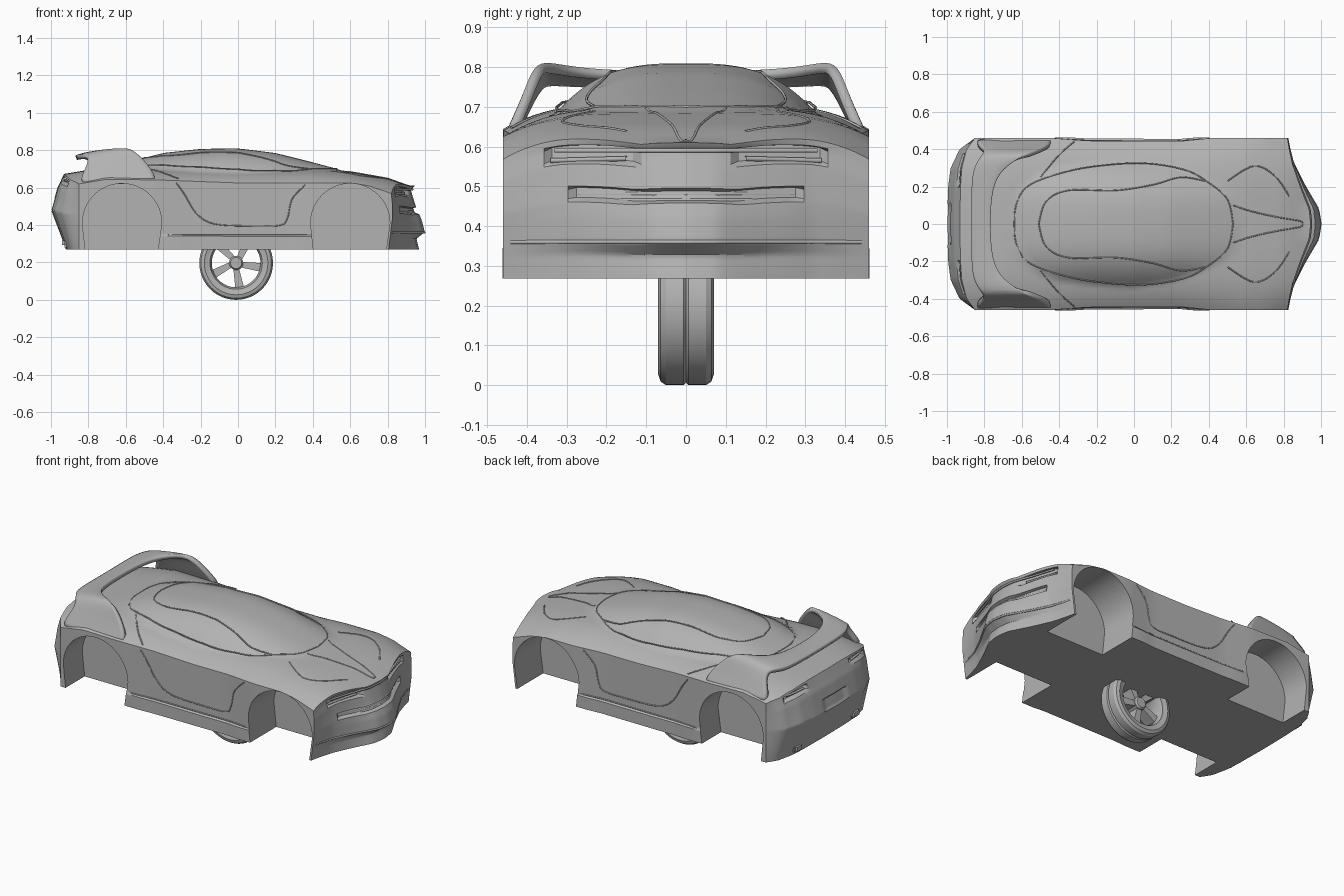
import bpy, bmesh
from math import sin, cos, pi, radians
from mathutils import Matrix

old = bpy.data.objects.get("Cube")
if old:
    bpy.data.objects.remove(old)

grey = bpy.data.materials.new("body grey")
grey.use_nodes = True
grey.diffuse_color = (0.45, 0.45, 0.45, 1)
grey.node_tree.nodes["Principled BSDF"].inputs["Base Color"].default_value = grey.diffuse_color

FLOOR = 0.268


def table(pairs, t):
    """Piecewise linear lookup."""
    if t <= pairs[0][0]:
        return pairs[0][1]
    for (a, p), (b, q) in zip(pairs, pairs[1:]):
        if t <= b:
            return p + (q - p) * (t - a) / (b - a)
    return pairs[-1][1]


def finish(bm, name, angle=30):
    bmesh.ops.recalc_face_normals(bm, faces=bm.faces)
    me = bpy.data.meshes.new(name)
    bm.to_mesh(me)
    bm.free()
    ob = bpy.data.objects.new(name, me)
    bpy.context.collection.objects.link(ob)
    me.materials.append(grey)
    smooth(ob, angle)
    return ob


def activate(ob):
    for o in bpy.context.selected_objects:
        o.select_set(False)
    ob.select_set(True)
    bpy.context.view_layer.objects.active = ob


def smooth(ob, angle=30):
    activate(ob)
    bpy.ops.object.shade_smooth_by_angle(angle=radians(angle))


def tube(name, pts, r=0.0035):
    cu = bpy.data.curves.new(name, "CURVE")
    cu.dimensions = "3D"
    cu.bevel_depth, cu.bevel_resolution = r, 1
    sp = cu.splines.new("POLY")
    sp.points.add(len(pts) - 1)
    for p, co in zip(sp.points, pts):
        p.co = (*co, 1)
    cu.materials.append(grey)
    bpy.context.collection.objects.link(bpy.data.objects.new(name, cu))


def flow(pts, n=8):
    """Smooth line through the points."""
    ext = [pts[0]] + pts + [pts[-1]]
    out = []
    for a, b, c, d in zip(ext, ext[1:], ext[2:], ext[3:]):
        for t in (k / n for k in range(n)):
            out.append(tuple(q + t / 2 * (r - p + t * (2 * p - 5 * q + 4 * r - s + t * (3 * (q - r) + s - p)))
                             for p, q, r, s in zip(a, b, c, d)))
    return out + [pts[-1]]


def prism(name, pts, y0, y1):
    bm = bmesh.new()
    f = bm.faces.new([bm.verts.new((x, y0, z)) for x, z in pts])
    new = bmesh.ops.extrude_face_region(bm, geom=[f])["geom"]
    bmesh.ops.translate(bm, vec=(0, y1 - y0, 0),
                        verts=[v for v in new if isinstance(v, bmesh.types.BMVert)])
    return finish(bm, name)


# Body shape: roof, deck, shoulder, nose, tail and side functions
ROOF = [(-0.95, 0.62), (-0.65, 0.71), (-0.5, 0.76), (-0.4, 0.785), (-0.2, 0.807), (0, 0.81),
        (0.2, 0.785), (0.4, 0.735), (0.53, 0.70), (0.75, 0.61)]
DECK = [(-0.95, 0.67), (-0.7, 0.712), (0, 0.70), (0.4, 0.70), (0.6, 0.685), (0.8, 0.65), (0.94, 0.6)]
SHOULDER = [(-0.95, 0.6), (-0.85, 0.62), (-0.7, 0.645), (-0.4, 0.64), (0, 0.625), (0.3, 0.625), (0.6, 0.625),
            (0.7, 0.61), (0.83, 0.565), (0.9, 0.56)]
NOSE = [(0.27, 0.97), (0.325, 0.955), (0.36, 1.0), (0.42, 0.985), (0.5, 0.95), (0.58, 0.925), (0.6, 0.945)]
NOSE_BOW = [(0, 0), (0.08, 0.07), (0.2, 0.45), (0.32, 0.78), (0.4, 0.92), (0.46, 1)]
CORNER = [(0.27, 0.805), (0.36, 0.815), (0.45, 0.825), (0.54, 0.825), (0.6, 0.82)]
TAIL = [(0.27, -0.92), (0.35, -0.95), (0.48, -1.0), (0.6, -0.965), (0.67, -0.93)]
TAIL_BOW = [(0, 0), (0.2, 0.04), (0.3, 0.13), (0.4, 0.45), (0.46, 1)]
SIDE = [(-0.45, 0.46), (-0.25, 0.445), (0.25, 0.443), (0.42, 0.46)]


def top(x, y):
    y = abs(y)
    s = table(SHOULDER, x)
    deck = s + (table(DECK, x) - s) * (1 - (y / 0.46) ** 4)
    return max(deck, table(ROOF, x) - 0.115 * (y / 0.33) ** 3)


def nose(z, y):
    y = abs(y)
    grille = 0.455 < z < 0.49 and y < 0.28
    lamp = 0.55 < z < 0.585 and 0.13 < y < 0.35
    x = table(NOSE, z)
    return x + (table(CORNER, z) - x) * table(NOSE_BOW, y) - 0.02 * (grille or lamp)


def tail(z, y):
    lamp = 0.625 < z < 0.655 and 0.2 < abs(y) < 0.37
    plate = 0.48 < z < 0.54 and abs(y) < 0.1
    x = table(TAIL, z)
    return x + (-0.85 - x) * table(TAIL_BOW, abs(y)) + 0.02 * lamp + 0.01 * plate


def side(x, z):
    sill = 0.012 if z < 0.345 and abs(x) < 0.41 else 0
    return min(table(SIDE, x) + sill, 0.462)


# Body: gridded box moved onto the shape
bm = bmesh.new()
bmesh.ops.create_cube(bm, size=2)
bmesh.ops.subdivide_edges(bm, edges=bm.edges[:], cuts=44, use_grid_fill=True)
for v in bm.verts:
    u, w, y = (v.co.x + 1) / 2, (v.co.z + 1) / 2, v.co.y * 0.46
    a, b = tail(FLOOR + 0.4 * w, y), nose(FLOOR + 0.335 * w, y)
    x = a + (b - a) * u
    z = FLOOR + w * (top(x, y) - FLOOR)
    v.co = (x, v.co.y * side(x, z), z)
body = finish(bm, "body")

# Wheel arches cut into the body: centre and inner wall
for cx, inner in ((-0.62, 0.28), (0.6, 0.215)):
    arc = [(cx + 0.212 * cos(k * pi / 24), 0.41 + 0.212 * sin(k * pi / 24)) for k in range(25)]
    arc += [(cx - 0.195, 0.25), (cx + 0.19, 0.25)]
    for s in (-1, 1):
        cutter = prism("arch_cutter", arc, s * inner, s * 0.6)
        mod = body.modifiers.new("arch", "BOOLEAN")
        mod.operation, mod.solver, mod.object = "DIFFERENCE", "EXACT", cutter
        activate(body)
        bpy.ops.object.modifier_apply(modifier=mod.name)
        bpy.data.objects.remove(cutter)
smooth(body)

# Paired seams: canopy, roof, bonnet, doors, sills and lamps
TOP_SEAMS = {
    "canopy_seam": [(0.53, 0), (0.5, 0.13), (0.4, 0.22), (0.27, 0.29), (0.05, 0.325), (-0.2, 0.31),
                    (-0.4, 0.27), (-0.57, 0.2), (-0.63, 0.1), (-0.64, 0)],
    "roof_seam": [(0.38, 0.23), (0.25, 0.25), (0.1, 0.21), (-0.1, 0.18), (-0.35, 0.18), (-0.47, 0.12), (-0.51, 0)],
    "bonnet_vee_seam": [(0.53, 0.1), (0.62, 0.07), (0.75, 0.04), (0.89, 0.015), (0.9, 0)],
    "bonnet_lamp_seam": [(0.5, 0.23), (0.64, 0.31), (0.75, 0.26), (0.83, 0.15)],
    "rear_quarter_seam": [(-0.32, 0.44), (-0.4, 0.37), (-0.5, 0.25)],
}
DOOR = [(-0.33, 0.625), (-0.29, 0.57), (-0.22, 0.46), (-0.12, 0.405), (0.1, 0.395), (0.23, 0.40), (0.265, 0.44),
        (0.29, 0.54), (0.36, 0.615)]
for s in (-1, 1):
    for name, line in TOP_SEAMS.items():
        tube(name, [(x, s * y, top(x, y)) for x, y in flow(line)])
    tube("door_seam", [(x, s * side(x, z), z) for x, z in flow(DOOR)])
    tube("sill_seam", [(x, s * side(x, z), z) for x, z in flow([(-0.39, 0.35), (0.37, 0.35)])])
    tube("headlamp_bar", [(nose(z, y) + 0.008, s * y, z)
                          for y, z in flow([(0.15, 0.57), (0.34, 0.565)])], 0.007)
    tube("tail_lamp_bar", [(tail(z, y) - 0.008, s * y, z)
                           for y, z in flow([(0.22, 0.64), (0.355, 0.64)])], 0.007)

# Grille bars, bonnet lip and front splitter
for name, z, half in (("grille_bar", 0.464, 0.27), ("grille_bar", 0.481, 0.27),
                      ("bonnet_lip", 0.59, 0.33), ("front_splitter", 0.36, 0.44)):
    ys = [half * k / 20 for k in range(-20, 21)]
    tube(name, [(nose(z, y) - 0.003, y, z) for y in ys], 0.006)

# Rear diffuser tabs
for s in (-1, 1):
    bm = bmesh.new()
    bmesh.ops.create_cube(bm, size=1, matrix=Matrix.Translation((-0.89, s * 0.27, 0.305))
                          @ Matrix.Diagonal((0.1, 0.07, 0.05, 1)))
    bmesh.ops.bevel(bm, geom=bm.edges[:], offset=0.012, segments=2, affect="EDGES")
    finish(bm, "diffuser_tab")

# Rear wing with arms sweeping down to the flanks: y, lead x, lead z, trail x, trail z
WING = [(0, -0.77, 0.787, -0.87, 0.77), (0.2, -0.76, 0.792, -0.87, 0.772), (0.3, -0.70, 0.803, -0.86, 0.775),
        (0.36, -0.60, 0.816, -0.82, 0.78), (0.388, -0.55, 0.795, -0.80, 0.755),
        (0.412, -0.48, 0.725, -0.81, 0.71), (0.455, -0.42, 0.63, -0.86, 0.62)]
bm = bmesh.new()
rows = []
for y, lx, lz, tx, tz in [(-r[0], *r[1:]) for r in WING[:0:-1]] + WING:
    rows.append([bm.verts.new((lx + (tx - lx) * k / 4, y, lz + (tz - lz) * k / 4 + 0.006 * (k % 4 > 0)))
                 for k in range(5)])
for p, q in zip(rows, rows[1:]):
    for k in range(4):
        bm.faces.new((p[k], p[k + 1], q[k + 1], q[k]))
wing = finish(bm, "rear_wing", 40)
wing.modifiers.new("round", "SUBSURF").levels = 2
wing.modifiers["round"].render_levels = 2
thick = wing.modifiers.new("thick", "SOLIDIFY")
thick.thickness = 0.026
# inner side of the sheet is below it
thick.offset = -1 if wing.data.polygons[len(wing.data.polygons) // 2].normal.z > 0 else 1

# Wheel under the middle of the floor
HUB = Matrix.Translation((-0.01, 0, 0.197))


def lathe(name, profile, steps=48):
    bm = bmesh.new()
    vs = [bm.verts.new((r, y, 0)) for r, y in profile]
    es = [bm.edges.new(e) for e in zip(vs, vs[1:] + vs[:1])]
    bmesh.ops.spin(bm, geom=vs + es, cent=(0, 0, 0), axis=(0, 1, 0), angle=2 * pi, steps=steps)
    bmesh.ops.remove_doubles(bm, verts=bm.verts, dist=0.0002)
    bm.transform(HUB)
    finish(bm, name)


lathe("tyre", [(0.145, -0.062), (0.17, -0.07), (0.188, -0.064), (0.197, -0.05), (0.197, -0.006), (0.19, 0),
               (0.197, 0.006), (0.197, 0.05), (0.188, 0.064), (0.17, 0.07), (0.145, 0.062)])
lathe("rim", [(0.152, -0.064), (0.14, -0.062), (0.13, -0.04), (0.13, 0.04), (0.14, 0.062), (0.152, 0.064)])
lathe("hub", [(0.001, -0.05), (0.03, -0.05), (0.038, -0.04), (0.038, 0.04), (0.03, 0.05), (0.001, 0.05)], 20)
for k in range(5):
    bm = bmesh.new()
    bmesh.ops.create_cube(bm, size=1, matrix=Matrix.Translation((0.083, 0, 0))
                          @ Matrix.Diagonal((0.11, 0.07, 0.03, 1)))
    for v in bm.verts:
        if v.co.x > 0.1:
            v.co.z = v.co.z * 1.6 + 0.02
    bm.transform(HUB @ Matrix.Rotation(k * 2 * pi / 5 + pi / 2, 4, "Y"))
    finish(bm, "wheel_spoke")
